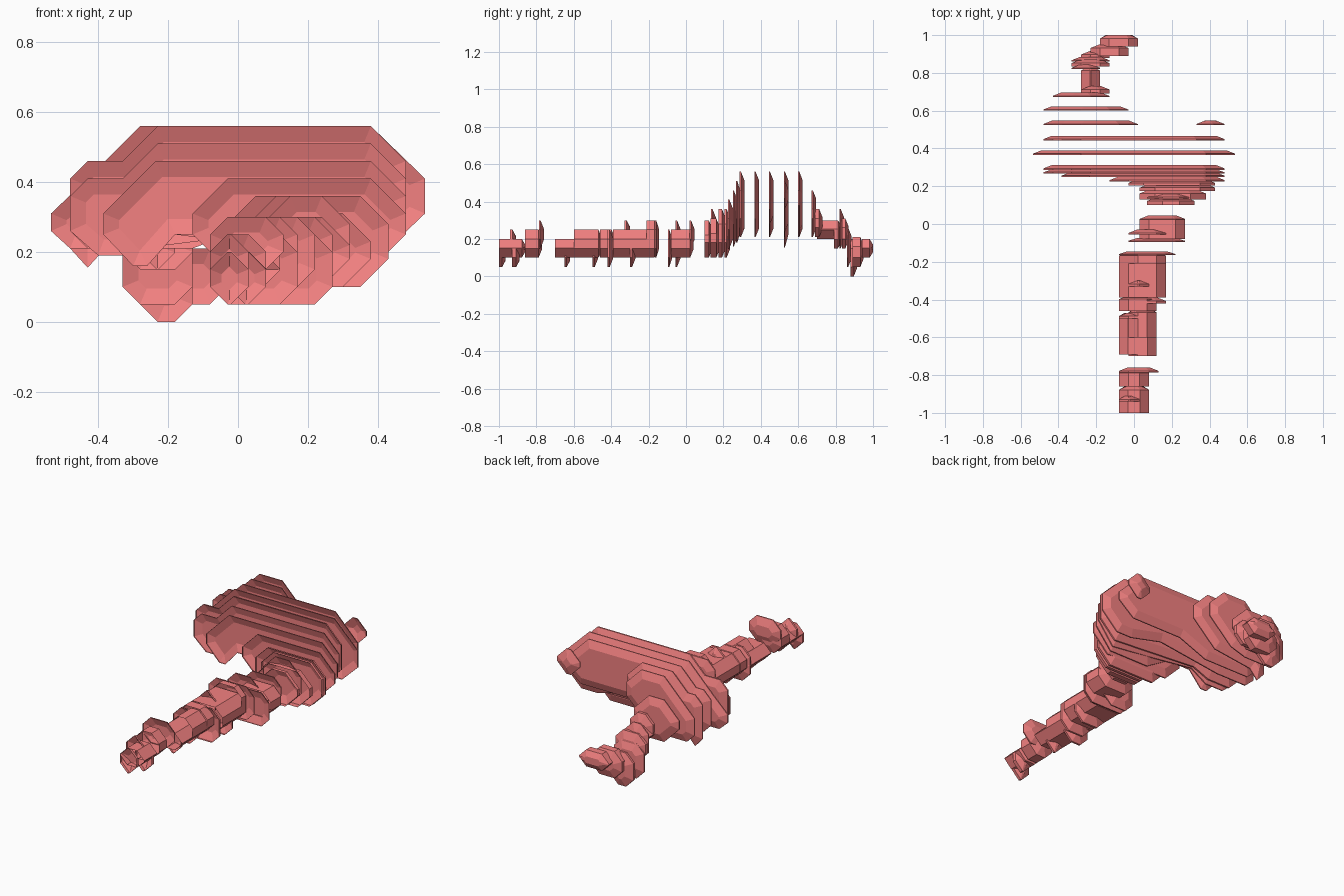
import bpy, bmesh
from mathutils import Vector

mat = bpy.data.materials.new("soft red")
mat.diffuse_color = (0.9, 0.22, 0.22, 1)


def octagon(x0, x1, z0, z1, c):
    """Chamfered rectangle in the xz plane."""
    c = min(c, (x1 - x0) * 0.48, (z1 - z0) * 0.48)
    return [(x0 + c, z0), (x1 - c, z0), (x1, z0 + c), (x1, z1 - c),
            (x1 - c, z1), (x0 + c, z1), (x0, z1 - c), (x0, z0 + c)]


def inset(pts, d):
    """Mitred inward offset of a counter-clockwise outline."""
    out, n = [], len(pts)
    for i in range(n):
        p = Vector(pts[i])
        a = (p - Vector(pts[i - 1])).normalized()
        b = (Vector(pts[(i + 1) % n]) - p).normalized()
        na, nb = Vector((-a.y, a.x)), Vector((-b.y, b.x))
        out.append(p + (na + nb) * (d / max(0.5, 1 + na.dot(nb))))
    return out


def add_cup(bm, y0, y1, pts):
    """Shallow cup along y: open at the front, tapered and closed at the rear."""
    xs, zs = [p[0] for p in pts], [p[1] for p in pts]
    area = sum(xs[i - 1] * zs[i] - xs[i] * zs[i - 1] for i in range(len(pts)))
    if area < 0:
        pts = pts[::-1]
    d = min(0.045, 0.3 * min(max(xs) - min(xs), max(zs) - min(zs)))
    levels = [(y0, pts), (max(y0 + 0.006, y1 - 0.018), pts), (y1, inset(pts, d))]
    rings = [[bm.verts.new((x, y, z)) for x, z in ps] for y, ps in levels]
    n = len(pts)
    bm.faces.new(rings[-1][::-1])
    for a, b in zip(rings, rings[1:]):
        for i in range(n):
            j = (i + 1) % n
            bm.faces.new((a[i], b[i], b[j], a[j]))


def build(name, cups):
    bm = bmesh.new()
    for s in cups:
        add_cup(bm, *s)
    me = bpy.data.meshes.new(name)
    bm.to_mesh(me)
    bm.free()
    me.materials.append(mat)
    bpy.context.collection.objects.link(bpy.data.objects.new(name, me))


def boxes(rows, c=0.05):
    return [(y0, y1, octagon(x0, x1, z0, z1, c)) for y0, y1, x0, x1, z0, z1 in rows]


# long narrow front stem: tubes plus protruding thin ridges
build("stem_tip", boxes([
    (-1.0, -0.86, -.08, .08, .10, .20),
    (-1.0, -.965, -.08, .03, .05, .20),
    (-.94, -.91, -.08, .03, .10, .25),
    (-.93, -.89, -.03, .08, .05, .20),
    (-.86, -.77, -.08, .08, .10, .25),
    (-.785, -.76, -.08, .13, .15, .30)]))
build("stem_middle", boxes([
    (-.70, -.45, -.03, .12, .10, .20),
    (-.69, -.47, -.08, .12, .10, .20),
    (-.65, -.62, -.03, .08, .05, .20),
    (-.60, -.45, -.03, .12, .10, .25),
    (-.50, -.47, -.08, .08, .05, .25),
    (-.46, -.38, -.08, .12, .10, .25),
    (-.42, -.39, -.03, .17, .05, .25),
    (-.39, -.15, -.08, .17, .10, .25),
    (-.33, -.30, -.03, .08, .15, .30),
    (-.30, -.27, -.03, .17, .05, .25),
    (-.21, -.15, -.03, .17, .10, .30),
    (-.165, -.145, -.08, .22, .10, .30)]))
build("stem_root", boxes([
    (-.095, -.075, -.03, .27, .05, .25),
    (-.08, .04, .03, .27, .10, .25),
    (-.055, -.03, -.03, .17, .05, .30),
    (.02, .045, .03, .27, .15, .30)]))

# widening neck that steps up to the body
build("neck", boxes([
    (.10, .14, .07, .32, .10, .30),
    (.13, .18, .03, .38, .10, .31),
    (.135, .16, .07, .32, .10, .36),
    (.175, .21, .03, .43, .10, .36),
    (.205, .235, -.03, .43, .10, .36)], 0.08)
    + boxes([(.225, .25, -.13, .48, .15, .41)], 0.1))

# broad body cut into thin separate slices
core = [(-.385, .31), (-.235, .46), (.38, .46), (.48, .36), (.48, .28), (.38, .16),
        (.12, .16), (-.03, .25), (-.18, .25), (-.26, .16), (-.30, .16), (-.385, .25)]
front = [(-.48, .36), (-.43, .41), (-.33, .41), (-.23, .51), (.38, .51), (.48, .41), (.48, .31),
         (.38, .18), (.12, .21), (-.18, .25), (-.28, .19), (-.40, .19), (-.48, .26)]
first = [(-.48, .41), (-.43, .46), (-.33, .46), (-.23, .56), (.38, .56), (.48, .46),
         (.48, .31), (.38, .21), (-.18, .25), (-.28, .21), (-.43, .21), (-.48, .26)]
wide = [(-.535, .31), (-.43, .41), (-.38, .46), (-.28, .56), (.38, .56), (.535, .41),
        (.535, .31), (.43, .21), (.33, .21), (.12, .26), (-.28, .21), (-.48, .21), (-.535, .26)]
third = [(-.48, .41), (-.43, .46), (-.38, .46), (-.28, .56), (.33, .56), (.48, .41),
         (.48, .36), (.38, .28), (.05, .28), (-.13, .21), (-.43, .21), (-.48, .26)]
hook = [(-.48, .41), (-.43, .46), (-.38, .46), (-.28, .56), (-.08, .56), (.02, .46),
        (.02, .38), (-.13, .24), (-.38, .21), (-.43, .155), (-.48, .21)]
last = [(-.48, .36), (-.28, .56), (-.13, .56), (-.03, .46), (-.03, .38), (-.18, .24),
        (-.28, .21), (-.43, .21), (-.48, .26)]
build("body_slices", [
    (.25, .272, core), (.268, .288, front), (.285, .312, first), (.365, .39, wide),
    (.443, .467, third), (.523, .547, hook), (.60, .623, last)]
    + boxes([(.523, .547, .33, .48, .36, .51)], 0.06)
    + boxes([(.672, .696, -.43, -.13, .21, .46)], 0.1))

# curled rear tail
build("tail", boxes([
    (.69, .73, -.28, -.13, .21, .36),
    (.70, .81, -.28, -.18, .20, .30),
    (.79, .83, -.28, -.18, .15, .30),
    (.82, .845, -.33, -.18, .15, .36),
    (.835, .87, -.33, -.13, .15, .31),
    (.86, .885, -.33, -.13, .05, .26),
    (.88, .915, -.28, -.13, .0, .20),
    (.89, .95, -.23, -.03, .05, .21),
    (.94, 1.0, -.18, .02, .10, .20)]))
